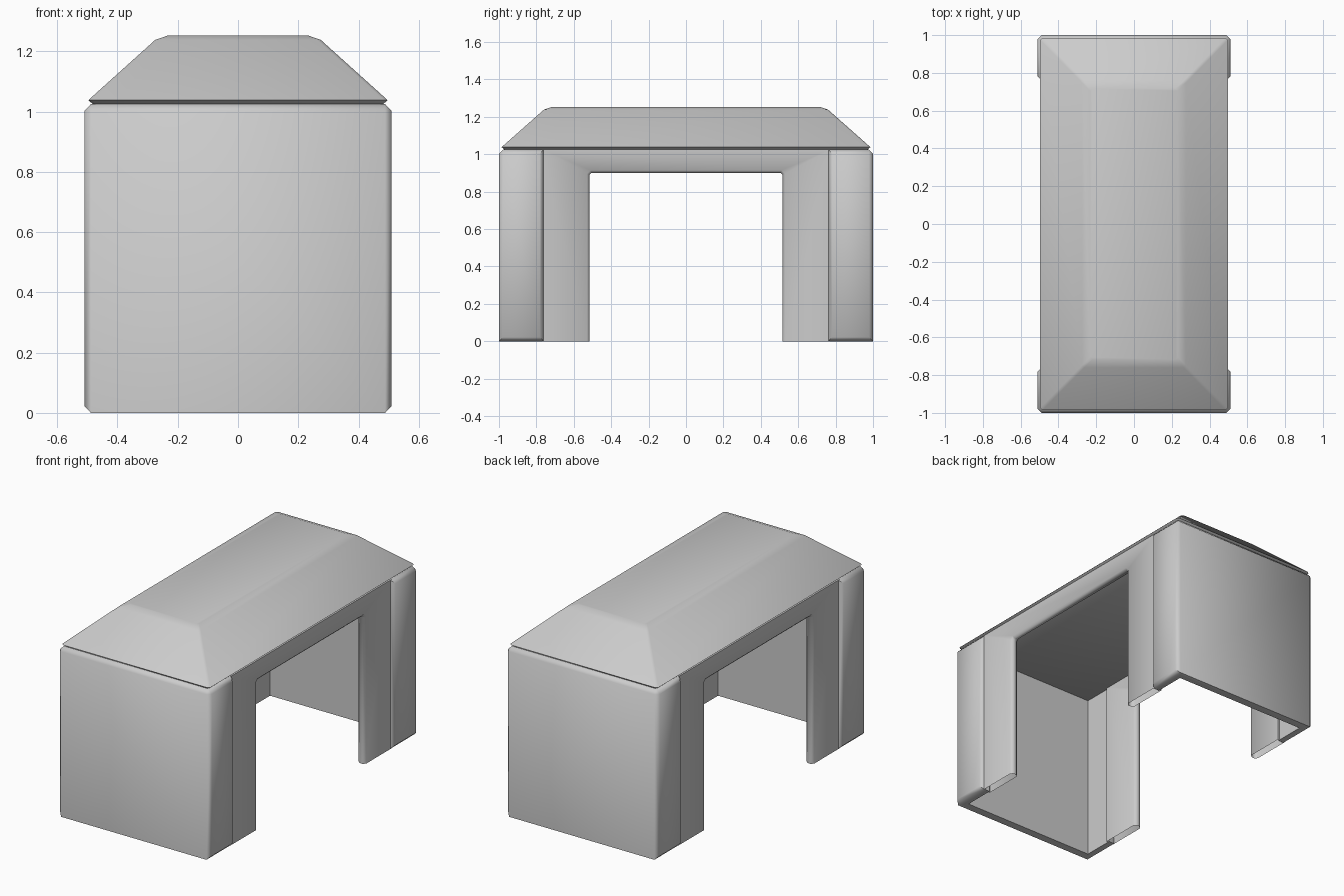
import bpy, bmesh

if "Cube" in bpy.data.objects:
    bpy.data.objects.remove(bpy.data.objects["Cube"])


def prism(bm, outline, step):
    """Extrude a closed outline of 3D points along step."""
    a = [bm.verts.new(p) for p in outline]
    b = [bm.verts.new([p[i] + step[i] for i in range(3)]) for p in outline]
    n = len(a)
    bm.faces.new(a)
    bm.faces.new(b[::-1])
    for i in range(n):
        bm.faces.new((a[i], b[i], b[(i + 1) % n], a[(i + 1) % n]))
    bmesh.ops.recalc_face_normals(bm, faces=bm.faces[:])


def bevel(bm, test, width):
    edges = [e for e in bm.edges if test(*[v.co for v in e.verts])]
    bmesh.ops.bevel(bm, geom=edges, offset=width, segments=1,
                    profile=0.5, affect='EDGES')


def finish(name, bm, mirror=None):
    mesh = bpy.data.meshes.new(name)
    bm.to_mesh(mesh)
    bm.free()
    ob = bpy.data.objects.new(name, mesh)
    bpy.context.collection.objects.link(ob)
    if mirror is not None:
        mod = ob.modifiers.new("mirror", 'MIRROR')
        mod.use_axis = [i == mirror for i in range(3)]
        mod.use_mirror_merge = False
    bpy.ops.object.select_all(action='DESELECT')
    ob.select_set(True)
    bpy.context.view_layer.objects.active = ob
    bpy.ops.object.shade_smooth_by_angle(angle=0.87)
    return ob


# End walls: U-shaped shells with chamfered outer edges
W, TOP = 0.51, 1.025
bm = bmesh.new()
u_shape = [(W, 0.76), (W, 1), (-W, 1), (-W, 0.76),
           (-0.45, 0.76), (-0.45, 0.95), (0.45, 0.95), (0.45, 0.76)]
prism(bm, [(x, y, 0) for x, y in u_shape], (0, 0, TOP))


def outer(c):
    return abs(c.x) > 0.509 or c.y > 0.999


def end_edge(a, b):
    bottom_front = a.z + b.z < 0.01 and a.y + b.y > 1.99
    return outer(a) and outer(b) and not bottom_front


bevel(bm, end_edge, 0.022)
finish("end_walls", bm, 1)

# Side walls: arch panels with chamfered opening, hollow feet
bm = bmesh.new()
half = [(0.77, TOP), (0.77, 0), (0.515, 0), (0.515, 0.89), (0.505, 0.90)]
arch = half + [(-y, z) for y, z in half[::-1]]
prism(bm, [(0.44, y, z) for y, z in arch], (0.05, 0, 0))


def opening_edge(a, b):
    inside = all(abs(c.y) < 0.52 and c.z < 0.95 for c in (a, b))
    return inside and abs(a.x - b.x) < 0.001


bevel(bm, opening_edge, 0.014)
feet = [f for f in bm.faces if all(v.co.z < 0.001 for v in f.verts)]
bmesh.ops.delete(bm, geom=feet, context='FACES_ONLY')
finish("side_walls", bm, 0)

# Hipped roof: lofted chamfered rectangles
bm = bmesh.new()
rings = []
for hx, hy, z, c in [(0.478, 0.968, 1.022, 0.01), (0.497, 0.986, 1.038, 0.012),
                     (0.275, 0.76, 1.238, 0.012), (0.232, 0.717, 1.253, 0.012)]:
    pts = [(hx, c - hy), (hx, hy - c), (hx - c, hy), (c - hx, hy),
           (-hx, hy - c), (-hx, c - hy), (c - hx, -hy), (hx - c, -hy)]
    rings.append([bm.verts.new((x, y, z)) for x, y in pts])
for lo, hi in zip(rings, rings[1:]):
    for i in range(8):
        j = (i + 1) % 8
        bm.faces.new((lo[i], lo[j], hi[j], hi[i]))
bm.faces.new(rings[0][::-1])
bm.faces.new(rings[-1])
bmesh.ops.recalc_face_normals(bm, faces=bm.faces[:])
finish("roof", bm)
